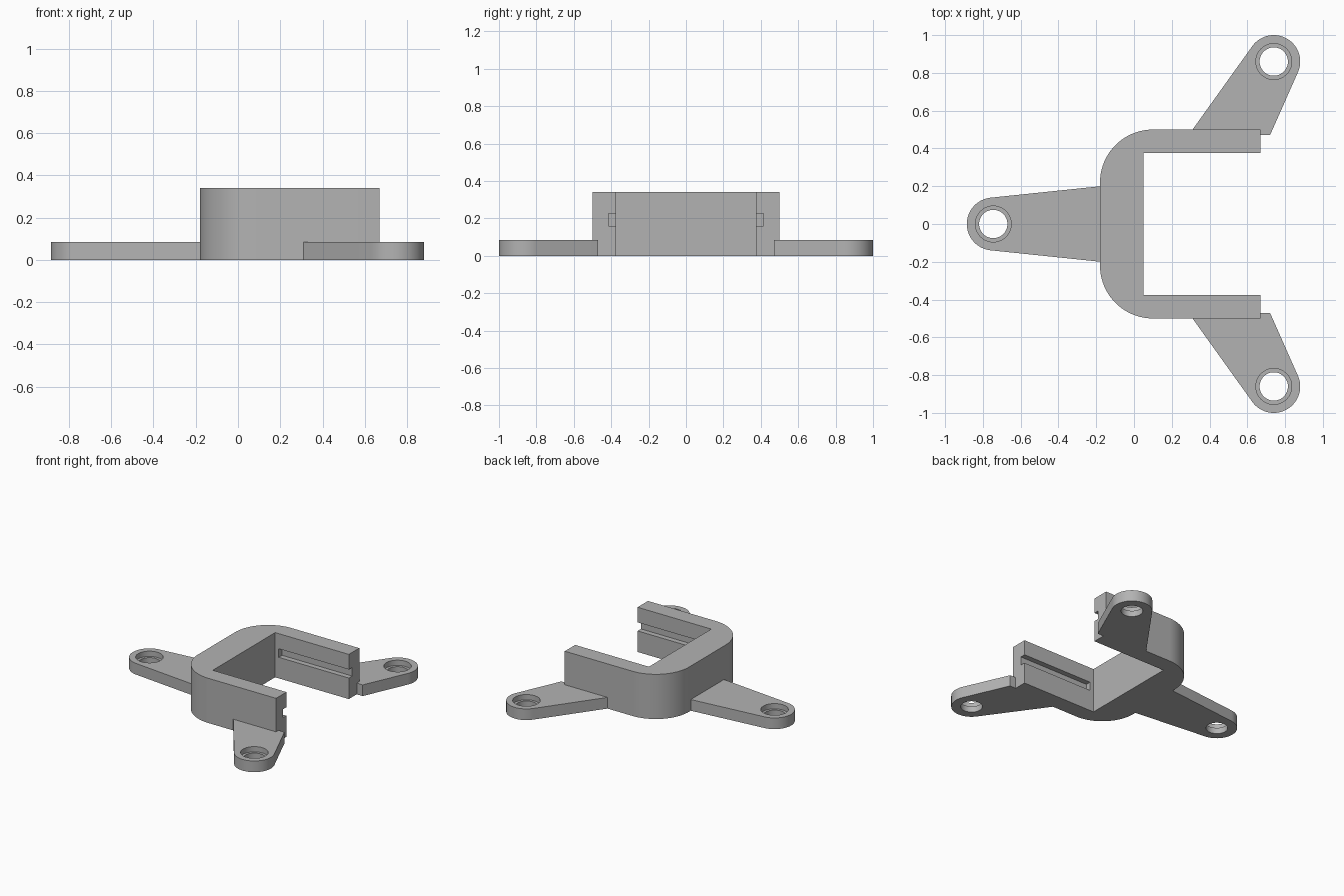
import bpy
import bmesh
import math
from mathutils import Vector
from mathutils.geometry import convex_hull_2d

if "Cube" in bpy.data.objects:
    bpy.data.objects.remove(bpy.data.objects["Cube"], do_unlink=True)

GREY = (0.45, 0.45, 0.45, 1)
grey = bpy.data.materials.new("plain grey")
grey.use_nodes = True
grey.diffuse_color = GREY
grey.node_tree.nodes["Principled BSDF"].inputs["Base Color"].default_value = GREY

WALL_HEIGHT = 0.34
FOOT_HEIGHT = 0.085
FOOT_RADIUS = 0.14


def arc(cx, cy, radius, start, end, steps):
    """Points along an arc, angles in degrees."""
    angles = [math.radians(start + (end - start) * i / steps) for i in range(steps + 1)]
    return [(cx + radius * math.cos(a), cy + radius * math.sin(a)) for a in angles]


def prism(name, outline, low, high):
    """Extrude a flat outline between two heights."""
    bm = bmesh.new()
    base = bm.faces.new([bm.verts.new((x, y, low)) for x, y in outline])
    top = bmesh.ops.extrude_face_region(bm, geom=[base])["geom"]
    verts = [v for v in top if isinstance(v, bmesh.types.BMVert)]
    bmesh.ops.translate(bm, verts=verts, vec=(0, 0, high - low))
    bmesh.ops.recalc_face_normals(bm, faces=bm.faces)
    mesh = bpy.data.meshes.new(name)
    bm.to_mesh(mesh)
    bm.free()
    mesh.materials.append(grey)
    obj = bpy.data.objects.new(name, mesh)
    bpy.context.collection.objects.link(obj)
    return obj


def select_only(obj):
    bpy.ops.object.select_all(action="DESELECT")
    obj.select_set(True)
    bpy.context.view_layer.objects.active = obj


def cut(obj, cutter):
    select_only(obj)
    mod = obj.modifiers.new("cut", "BOOLEAN")
    mod.operation = "DIFFERENCE"
    mod.solver = "EXACT"
    mod.object = cutter
    bpy.ops.object.modifier_apply(modifier=mod.name)
    bpy.data.objects.remove(cutter, do_unlink=True)


def smooth(obj):
    select_only(obj)
    bpy.ops.object.shade_smooth_by_angle(angle=math.radians(30))


# U-shaped frame with two rounded outer corners
outline = [(0.67, 0.375), (0.67, 0.5)]
outline += arc(0.1, 0.22, 0.28, 90, 180, 20)
outline += arc(0.1, -0.22, 0.28, 180, 270, 20)
outline += [(0.67, -0.5), (0.67, -0.375), (0.05, -0.375), (0.05, 0.375)]
frame = prism("frame", outline, 0, WALL_HEIGHT)

# Slide grooves inside both side walls, open at the free ends
for side in (1, -1):
    groove = [(0.08, side * 0.3), (0.8, side * 0.3), (0.8, side * 0.415), (0.08, side * 0.415)]
    cut(frame, prism("groove_cutter", groove, 0.16, 0.225))
smooth(frame)


# Mounting feet: tapered plates with a rounded end and a stepped screw hole
def foot(name, centre, root):
    points = [Vector(p) for p in arc(*centre, FOOT_RADIUS, 0, 354, 59) + root]
    hull = [points[i] for i in convex_hull_2d(points)]
    plate = prism(name, hull, 0, FOOT_HEIGHT)
    for radius, low in ((0.075, -0.1), (0.095, 0.045)):
        circle = arc(*centre, radius, 0, 352.5, 47)
        cut(plate, prism("hole_cutter", circle, low, 0.2))
    smooth(plate)


foot("middle_foot", (-0.745, 0), [(-0.1, 0.208), (-0.1, -0.208)])
for name, side in (("back_foot", 1), ("front_foot", -1)):
    root = [(0.31, side * 0.5), (0.335, side * 0.47), (0.72, side * 0.47)]
    foot(name, (0.74, side * 0.86), root)
